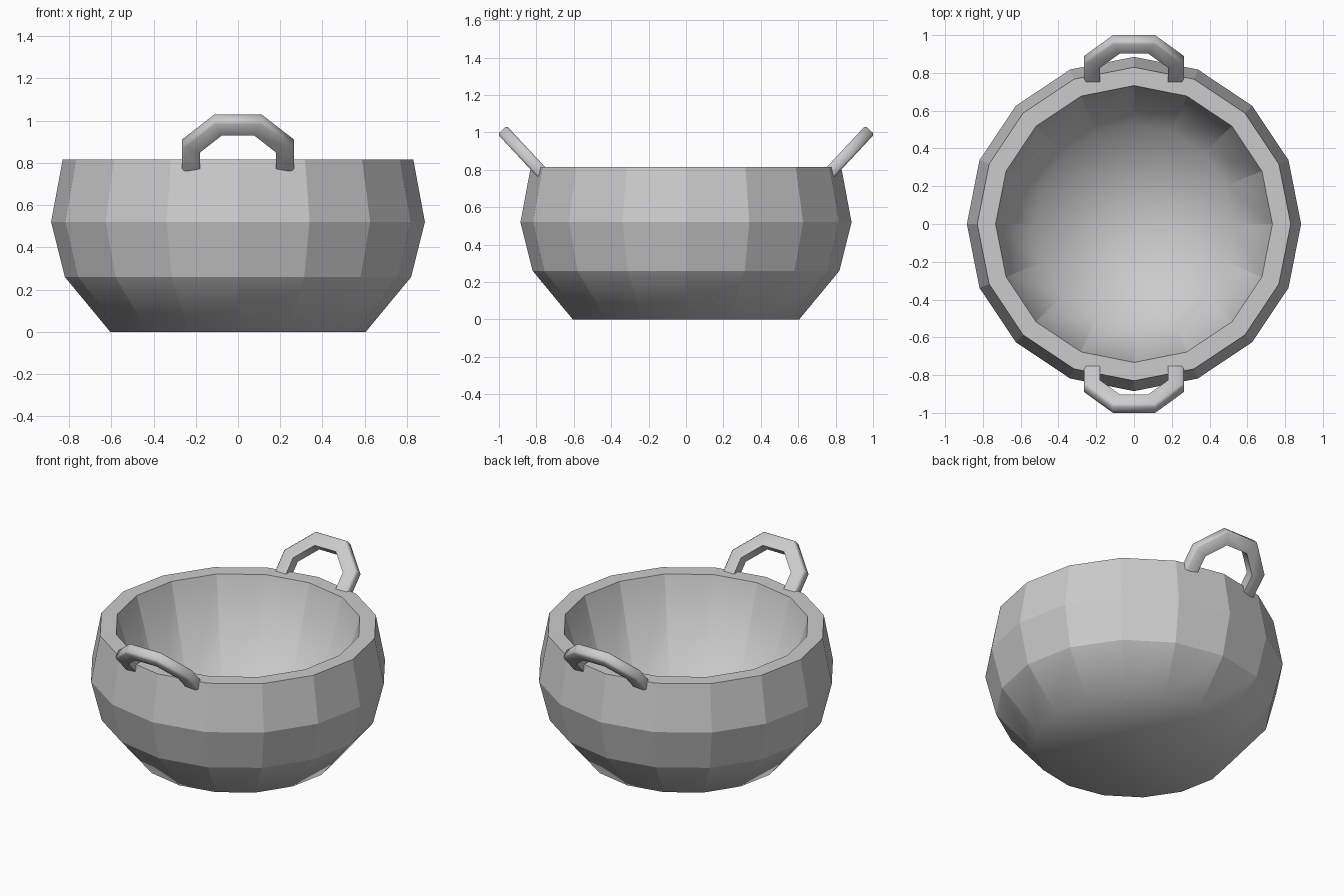
import bpy, bmesh
from math import sin, cos, pi, radians
from mathutils import Vector

cube = bpy.data.objects.get("Cube")
if cube:
    bpy.data.objects.remove(cube, do_unlink=True)

metal = bpy.data.materials.new("grey_metal")
metal.use_nodes = True
metal.diffuse_color = (0.6, 0.6, 0.6, 1)
metal.node_tree.nodes["Principled BSDF"].inputs["Base Color"].default_value = (0.6, 0.6, 0.6, 1)


def finish(bm, name):
    bmesh.ops.recalc_face_normals(bm, faces=bm.faces)
    mesh = bpy.data.meshes.new(name)
    bm.to_mesh(mesh)
    bm.free()
    mesh.materials.append(metal)
    obj = bpy.data.objects.new(name, mesh)
    bpy.context.collection.objects.link(obj)
    return obj


# Pot: one closed lathe, outside from the base up, then down the inside
SIDES = 16
outside = [(0.605, 0), (0.82, 0.26), (0.885, 0.52), (0.83, 0.815)]
inside = [(0.733, 0.815), (0.53, 0.10)]
bm = bmesh.new()
rings = []
for r, z in outside + inside:
    rings.append([bm.verts.new((r * cos(2 * pi * i / SIDES), r * sin(2 * pi * i / SIDES), z))
                  for i in range(SIDES)])
base_centre = bm.verts.new((0, 0, 0))
floor_centre = bm.verts.new((0, 0, 0.08))
for i in range(SIDES):
    j = (i + 1) % SIDES
    for a, b in zip(rings, rings[1:]):
        bm.faces.new((a[i], a[j], b[j], b[i]))
    bm.faces.new((base_centre, rings[0][j], rings[0][i]))
    bm.faces.new((floor_centre, rings[-1][i], rings[-1][j]))

# Base and floor blend into the walls; every other edge stays crisp
blended = set(rings[0] + rings[-1] + [base_centre, floor_centre])
for f in bm.faces:
    f.smooth = True
for e in bm.edges:
    e.smooth = all(v in blended for v in e.verts)
finish(bm, "pot_body")


# Handles: a chamfered bar swept along a half-octagon arch, leaning outwards
path = [Vector(p) for p in ((-0.222, 0), (-0.222, 0.135), (-0.095, 0.27))]
path += [Vector((-p.x, p.y)) for p in reversed(path)]
section = [(-0.042, -0.033), (-0.042, 0.033), (0.032, 0.033),
           (0.042, 0.022), (0.042, -0.022), (0.032, -0.033)]
lean = radians(47)


def handle(name, side):
    bm = bmesh.new()
    loops = []
    for k, p in enumerate(path):
        d_in = (p - path[k - 1]).normalized() if k else None
        d_out = (path[k + 1] - p).normalized() if k + 1 < len(path) else None
        d_in, d_out = d_in or d_out, d_out or d_in
        n1 = Vector((-d_in.y, d_in.x))
        n2 = Vector((-d_out.y, d_out.x))
        mitre = (n1 + n2) / (1 + n1.dot(n2))
        loop = []
        for w, t in section:
            q = p + mitre * w
            y = 0.77 + q.y * cos(lean) + t * sin(lean)
            z = 0.785 + q.y * sin(lean) - t * cos(lean)
            loop.append(bm.verts.new((q.x, y * side, z)))
        loops.append(loop)
    n = len(section)
    for a, b in zip(loops, loops[1:]):
        for i in range(n):
            j = (i + 1) % n
            bm.faces.new((a[i], a[j], b[j], b[i]))
    bm.faces.new(loops[0])
    bm.faces.new(loops[-1])
    obj = finish(bm, name)
    bpy.ops.object.select_all(action="DESELECT")
    obj.select_set(True)
    bpy.context.view_layer.objects.active = obj
    bpy.ops.object.shade_smooth_by_angle(angle=radians(50))


handle("front_handle", -1)
handle("back_handle", 1)
